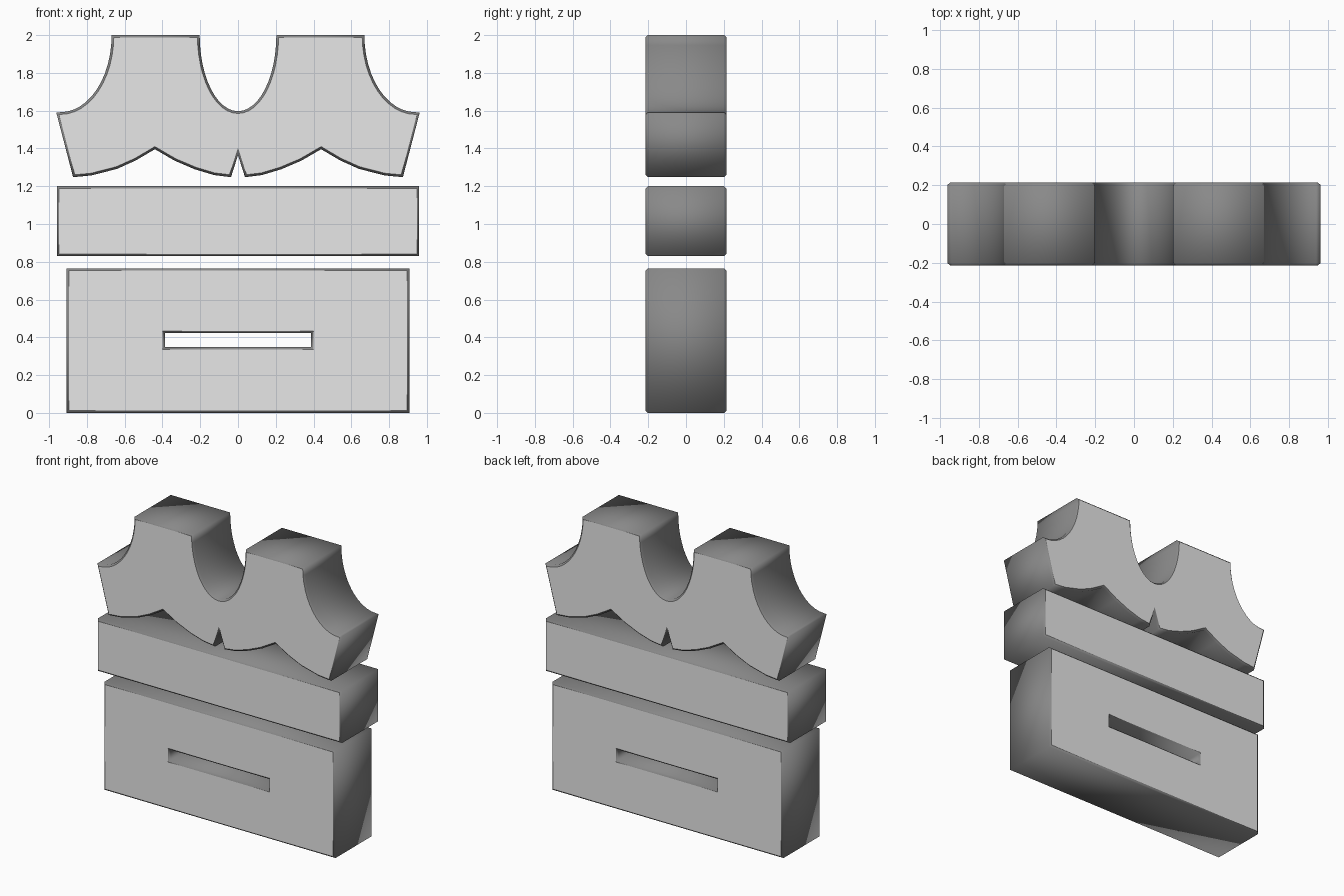
import bpy, bmesh, math

if "Cube" in bpy.data.objects:
    bpy.data.objects.remove(bpy.data.objects["Cube"])

DEPTH = 0.214   # half thickness
RIM = 0.012     # chamfer around front and back


def material(name, v):
    m = bpy.data.materials.new(name)
    m.diffuse_color = (v, v, v, 1)
    m.use_nodes = True
    m.node_tree.nodes["Principled BSDF"].inputs["Base Color"].default_value = m.diffuse_color
    return m


face_grey = material("light grey faces", 0.8)
side_grey = material("dark grey sides", 0.25)


def slab(name, *loops):
    """Extrude an x-z outline (further loops are holes) and chamfer its rims."""
    bm = bmesh.new()
    edges = []
    for pts in loops:
        vs = [bm.verts.new((x, -DEPTH, z)) for x, z in pts]
        edges += [bm.edges.new((vs[i - 1], vs[i])) for i in range(len(vs))]
    bmesh.ops.triangle_fill(bm, edges=edges, use_beauty=True, normal=(0, -1, 0))
    new = bmesh.ops.extrude_face_region(bm, geom=bm.faces[:], use_keep_orig=True)["geom"]
    for v in new:
        if isinstance(v, bmesh.types.BMVert):
            v.co.y = DEPTH
    bmesh.ops.recalc_face_normals(bm, faces=bm.faces[:])
    bm.normal_update()
    rims = [e for e in bm.edges if len(e.link_faces) == 2
            and sum(abs(f.normal.y) > 0.9 for f in e.link_faces) == 1]
    bmesh.ops.bevel(bm, geom=rims, offset=RIM, segments=1, affect='EDGES')
    bmesh.ops.recalc_face_normals(bm, faces=bm.faces[:])
    bm.normal_update()
    # Light front and back, dark softly shaded sides, crisp line between them
    for f in bm.faces:
        f.smooth = True
        f.material_index = 0 if abs(f.normal.y) > 0.95 else 1
    for e in bm.edges:
        e.smooth = len({f.material_index for f in e.link_faces}) == 1
    me = bpy.data.meshes.new(name)
    bm.to_mesh(me)
    bm.free()
    me.materials.append(face_grey)
    me.materials.append(side_grey)
    ob = bpy.data.objects.new(name, me)
    bpy.context.collection.objects.link(ob)
    return ob


def rect(w, z0, z1):
    return [(-w, z0), (w, z0), (w, z1), (-w, z1)]


def scoop(cx, rx, ry, a0, a1, n=12):
    """Points along the lower part of an ellipse centred on the top edge."""
    return [(cx + rx * math.cos(t), 2 + ry * math.sin(t))
            for t in (math.radians(a0 + (a1 - a0) * i / n) for i in range(n + 1))]


# Base block with a through slot, and the middle bar
slab("base_block", rect(0.907, 0, 0.765), rect(0.387, 0.348, 0.422))
slab("middle_bar", rect(0.959, 0.83, 1.2))

# Crown: right half outline, from the centre scoop round to the bottom notch
half = scoop(0, 0.203, 0.403, -90, 0) + scoop(0.939, 0.27, 0.408, -180, -90)
half += [(0.962, 1.59), (0.873, 1.248), (0.776, 1.257), (0.64, 1.292), (0.54, 1.337),
         (0.44, 1.396), (0.335, 1.335), (0.227, 1.289), (0.127, 1.259),
         (0.037, 1.248), (0, 1.365)]
left = [(-x, z) for x, z in reversed(half[1:-1])]
slab("crown", half + left)
